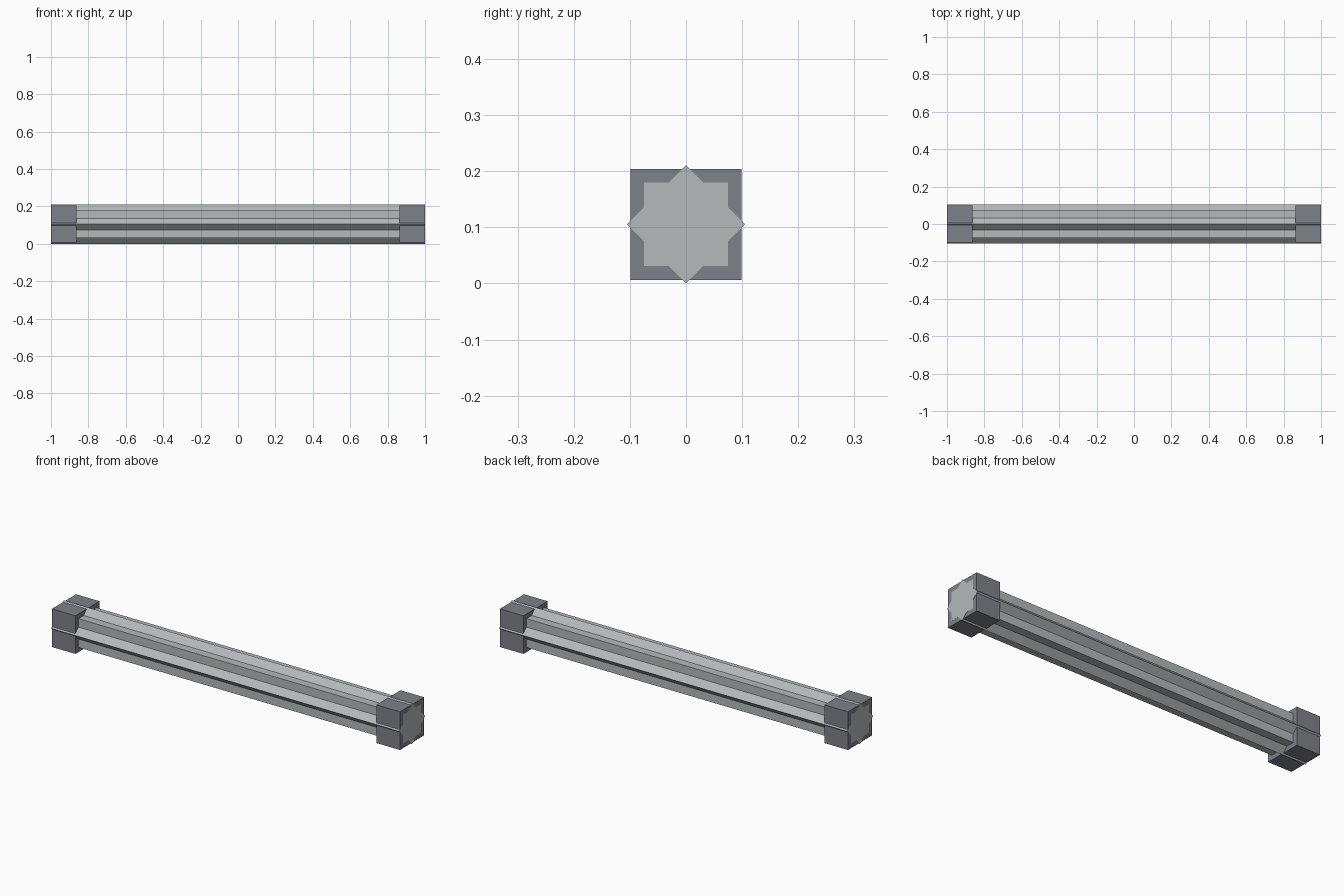
import bpy
import math

cube = bpy.data.objects.get("Cube")
if cube:
    bpy.data.objects.remove(cube, do_unlink=True)


def make_material(name, colour):
    mat = bpy.data.materials.new(name)
    mat.use_nodes = True
    mat.diffuse_color = colour
    mat.node_tree.nodes["Principled BSDF"].inputs["Base Color"].default_value = colour
    return mat


light_metal = make_material("light grey metal", (0.46, 0.49, 0.50, 1))
dark_metal = make_material("dark grey metal", (0.21, 0.22, 0.255, 1))

BAR_SIDE = 0.149
CAP_SIDE = 0.198
CAP_LENGTH = 0.135
CENTRE_Z = BAR_SIDE / math.sqrt(2)


def add_box(name, x, length, side, mat, roll=0):
    bpy.ops.mesh.primitive_cube_add(size=1, location=(x, 0, CENTRE_Z),
                                    rotation=(roll, 0, 0))
    box = bpy.context.object
    box.name = name
    box.scale = (length, side, side)
    bpy.ops.object.transform_apply(location=False, rotation=True, scale=True)
    box.data.materials.append(mat)


# Two crossed square bars form the eight-pointed shaft
add_box("square_bar", 0, 2, BAR_SIDE, light_metal)
add_box("diamond_bar", 0, 2, BAR_SIDE, light_metal, math.radians(45))

# Square collars, a hair short of the bar ends so the star shows
for name, sign in (("left_end_cap", 1), ("right_end_cap", -1)):
    add_box(name, sign * (0.9995 - CAP_LENGTH / 2), CAP_LENGTH, CAP_SIDE, dark_metal)
